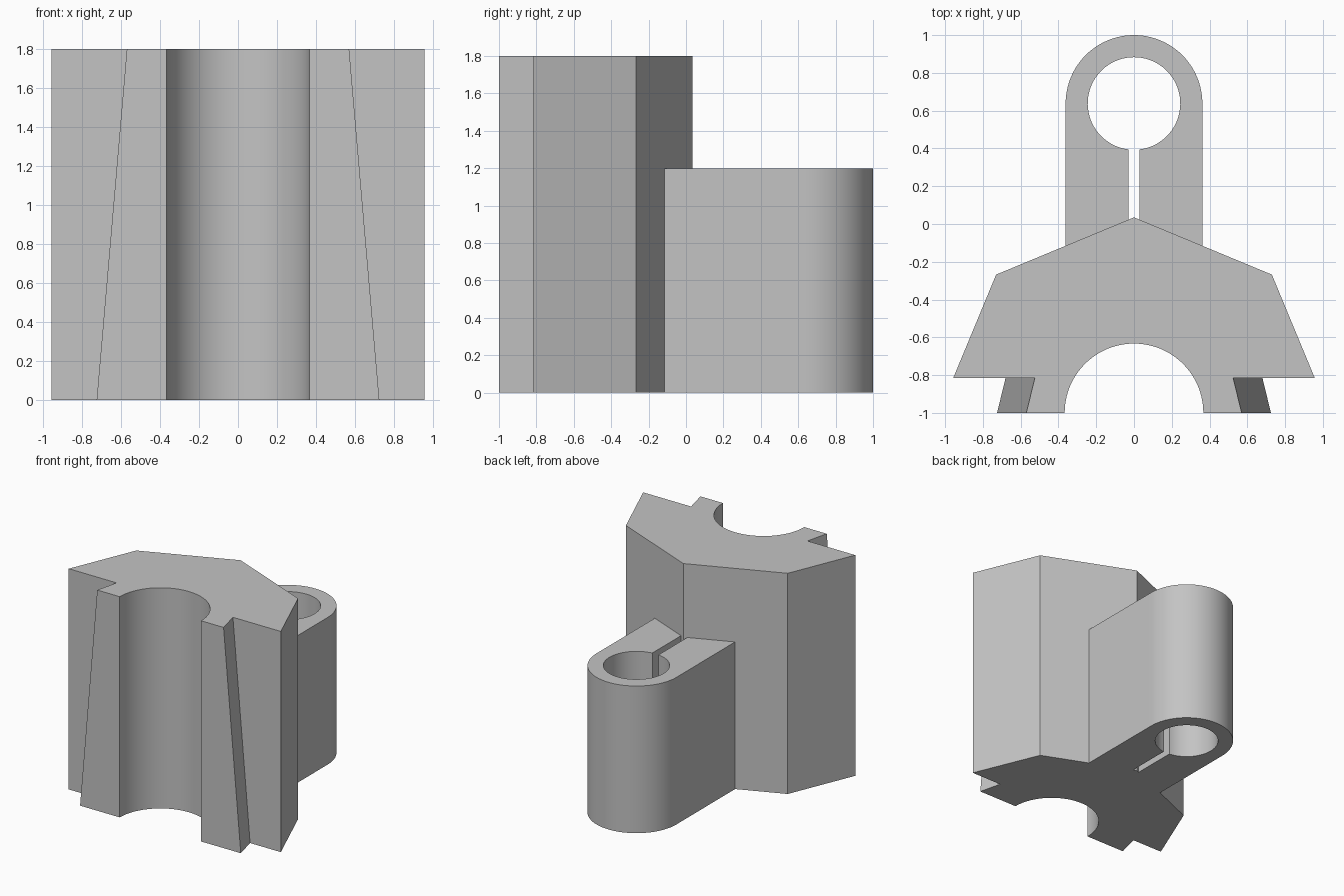
import bpy
import bmesh
from math import cos, sin, pi, radians

cube = bpy.data.objects.get("Cube")
if cube:
    bpy.data.objects.remove(cube, do_unlink=True)

HEIGHT = 1.8
LUG_HEIGHT = 1.2

grey = bpy.data.materials.new("plain grey")
grey.use_nodes = True
colour = (0.55, 0.55, 0.55, 1)
grey.diffuse_color = colour
grey.node_tree.nodes["Principled BSDF"].inputs["Base Color"].default_value = colour


def arc(cy, r, start, end, steps):
    """Points on an arc centred on x = 0."""
    angles = [start + (end - start) * i / steps for i in range(steps + 1)]
    return [(r * cos(a), cy + r * sin(a)) for a in angles]


def loft(name, lower, upper, height):
    """Solid between two matching outlines."""
    bm = bmesh.new()
    low = [bm.verts.new((x, y, 0)) for x, y in lower]
    top = [bm.verts.new((x, y, height)) for x, y in upper]
    bm.faces.new(low[::-1])
    bm.faces.new(top)
    n = len(low)
    for i in range(n):
        j = (i + 1) % n
        bm.faces.new((low[i], low[j], top[j], top[i]))
    bmesh.ops.recalc_face_normals(bm, faces=bm.faces)
    mesh = bpy.data.meshes.new(name)
    bm.to_mesh(mesh)
    bm.free()
    mesh.materials.append(grey)
    obj = bpy.data.objects.new(name, mesh)
    bpy.context.collection.objects.link(obj)
    return obj


def body_outline(rail):
    """Faceted block with a round channel; rail is the half width of the dovetail."""
    right = [(rail, -1), (rail - 0.045, -0.815), (0.957, -0.815), (0.73, -0.268)]
    left = [(-x, y) for x, y in reversed(right)]
    return right + [(0, 0.035)] + left + arc(-1, 0.367, pi, 0, 48)


# Main block with the tapered dovetail rail
body = loft("clamp_body", body_outline(0.725), body_outline(0.57), HEIGHT)

# Split ring lug, its root sunk into the block
SLOT, CENTRE, ROOT = 0.028, 0.638, -0.3
gap = 0.115
lug_outline = (
    [(SLOT, ROOT + 0.15), (SLOT, ROOT), (0.362, ROOT)]
    + arc(CENTRE, 0.362, 0, pi, 48)
    + [(-0.362, ROOT), (-SLOT, ROOT), (-SLOT, ROOT + 0.15)]
    + arc(CENTRE, 0.245, -pi / 2 - gap, -2.5 * pi + gap, 72)
)
lug = loft("split_ring_lug", lug_outline, lug_outline, LUG_HEIGHT)

# Join the lug to the block
union = body.modifiers.new("join lug", "BOOLEAN")
union.operation = "UNION"
union.solver = "EXACT"
union.object = lug
bpy.context.view_layer.objects.active = body
body.select_set(True)
bpy.ops.object.modifier_apply(modifier=union.name)
bpy.data.objects.remove(lug, do_unlink=True)

# Smooth round walls, crisp edges
bpy.ops.object.select_all(action="DESELECT")
body.select_set(True)
bpy.context.view_layer.objects.active = body
bpy.ops.object.shade_smooth_by_angle(angle=radians(20))
